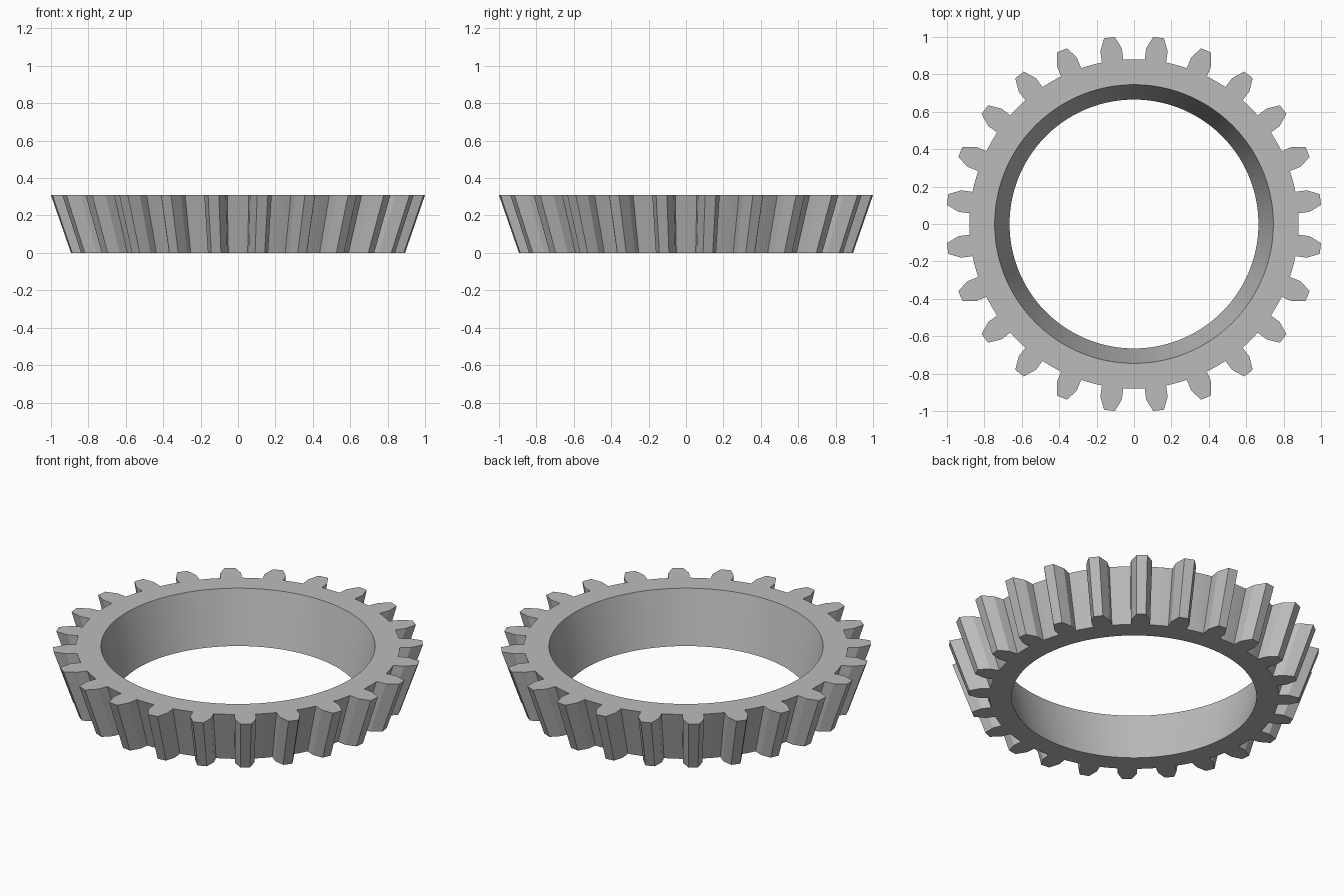
import bpy, bmesh
from math import sin, cos, radians

if "Cube" in bpy.data.objects:
    bpy.data.objects.remove(bpy.data.objects["Cube"])

TEETH = 24
PITCH = 360 / TEETH
HEIGHT = 0.31
TAPER = 0.893          # bottom outline relative to the top
R_HOLE, R_ROOT, R_MID, R_TIP = 0.745, 0.88, 0.94, 1.0055
HALF_ROOT, HALF_MID, HALF_TIP = 3.75, 3.55, 1.65   # tooth half angles

bm = bmesh.new()


def polar(r, deg, z):
    s = 1.0 if z > 0 else TAPER
    a = radians(deg)
    return bm.verts.new((s * r * cos(a), s * r * sin(a), z))


def level(z):
    """Rings of vertices and the flat cap of the gear at one height."""
    n = TEETH * 8
    start = [PITCH / 2 - HALF_ROOT + i * PITCH / 8 for i in range(n)]
    hole = [polar(R_HOLE, a, z) for a in start]
    root = [polar(R_ROOT, a, z) for a in start]
    for i in range(n):
        j = (i + 1) % n
        bm.faces.new((hole[i], root[i], root[j], hole[j]))
    outline = []
    for t in range(TEETH):
        c = (t + 0.5) * PITCH
        tooth = [polar(r, c + a, z) for r, a in
                 ((R_MID, -HALF_MID), (R_TIP, -HALF_TIP),
                  (R_TIP, HALF_TIP), (R_MID, HALF_MID))]
        k = t * 8
        bm.faces.new([root[k]] + tooth + root[k + 4:k:-1])
        outline += [root[k]] + tooth + root[k + 4:k + 8]
    return hole, outline


# Flat caps, then the hole wall and the toothed wall between them
bottom, top = level(0.0), level(HEIGHT)
for lo, hi in zip(bottom, top):
    for i in range(len(lo)):
        j = (i + 1) % len(lo)
        bm.faces.new((lo[i], lo[j], hi[j], hi[i]))
bmesh.ops.recalc_face_normals(bm, faces=bm.faces)

mesh = bpy.data.meshes.new("bevel_gear_ring")
bm.to_mesh(mesh)
bm.free()

grey = bpy.data.materials.new("light grey")
grey.diffuse_color = (0.5, 0.5, 0.5, 1)
grey.use_nodes = True
grey.node_tree.nodes["Principled BSDF"].inputs["Base Color"].default_value = grey.diffuse_color
mesh.materials.append(grey)
gear = bpy.data.objects.new("bevel_gear_ring", mesh)
bpy.context.collection.objects.link(gear)
